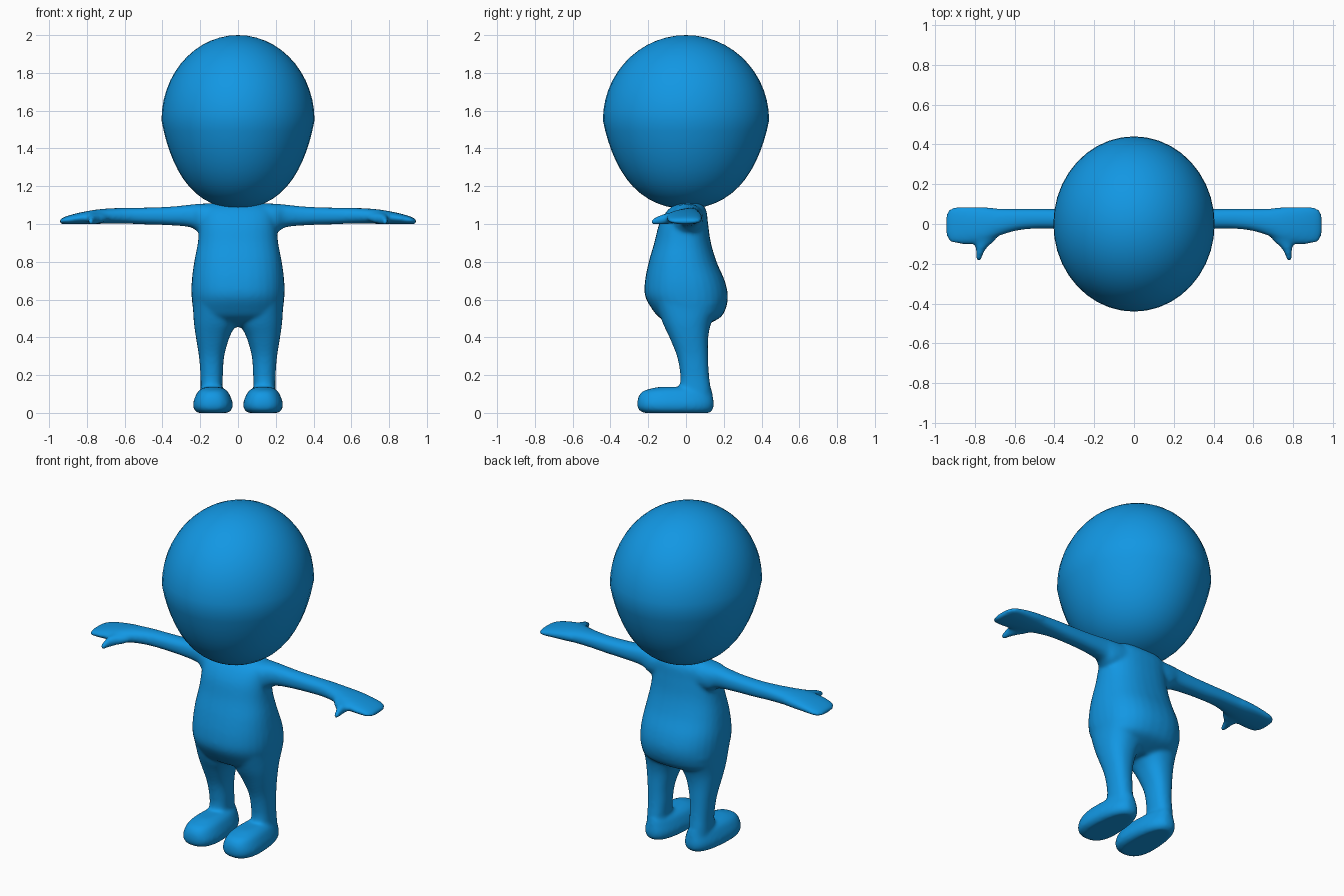
import bpy, bmesh, math

blue = bpy.data.materials.new("bright_blue")
blue.diffuse_color = (0.006, 0.31, 0.77, 1)

# How a station (t) and its section point (a, b) map onto x, y, z
AXES = {
    "x": lambda t, a, b: (t, a, b),
    "y": lambda t, a, b: (a, t, b),
    "z": lambda t, a, b: (a, b, t),
}


def spline(p0, p1, p2, p3, u):
    return 0.5 * (2 * p1 + (p2 - p0) * u + (2 * p0 - 5 * p1 + 4 * p2 - p3) * u * u
                  + (3 * p1 - p0 - 3 * p2 + p3) * u ** 3)


def loft(bm, axis, stations, side=1, power=2.3, taper=0.0, count=32, steps=5):
    """Skin rounded sections; a station is (t, a_min, a_max, b_min, b_max)."""
    pad = [stations[0]] + stations + [stations[-1]]
    rows = []
    for i in range(len(stations) - 1):
        for s in range(steps):
            rows.append([spline(*c, s / steps) for c in zip(*pad[i:i + 4])])
    rows.append(stations[-1])
    rings = []
    for t, a0, a1, b0, b1 in rows:
        ring = []
        for k in range(count):
            ang = 2 * math.pi * k / count
            c, s = math.cos(ang), math.sin(ang)
            u = math.copysign(abs(c) ** (2 / power), c)
            v = math.copysign(abs(s) ** (2 / power), s)
            u *= 1 - taper * v
            x, y, z = AXES[axis](t, (a0 + a1) / 2 + u * (a1 - a0) / 2,
                                 (b0 + b1) / 2 + v * (b1 - b0) / 2)
            ring.append(bm.verts.new((x * side, y, z)))
        rings.append(ring)
    for r, q in zip(rings, rings[1:]):
        for k in range(count):
            j = (k + 1) % count
            bm.faces.new((r[k], r[j], q[j], q[k]))
    bm.faces.new(rings[0])
    bm.faces.new(rings[-1])


def add_object(name, bm):
    bmesh.ops.recalc_face_normals(bm, faces=bm.faces)
    mesh = bpy.data.meshes.new(name)
    bm.to_mesh(mesh)
    bm.free()
    mesh.materials.append(blue)
    for p in mesh.polygons:
        p.use_smooth = True
    obj = bpy.data.objects.new(name, mesh)
    bpy.context.collection.objects.link(obj)
    return obj


# Section tables
torso = [(0.455, -0.13, 0.13, -0.04, 0.08), (0.50, -0.22, 0.22, -0.135, 0.175),
         (0.55, -0.238, 0.238, -0.18, 0.21), (0.62, -0.246, 0.246, -0.217, 0.222),
         (0.70, -0.245, 0.245, -0.217, 0.205), (0.80, -0.232, 0.232, -0.197, 0.162),
         (0.90, -0.213, 0.213, -0.168, 0.132), (1.00, -0.203, 0.203, -0.142, 0.117),
         (1.07, -0.195, 0.195, -0.10, 0.108), (1.11, -0.15, 0.15, -0.05, 0.085)]
leg = [(0.05, 0.085, 0.20, -0.03, 0.135), (0.14, 0.083, 0.198, -0.032, 0.13),
       (0.20, 0.080, 0.199, -0.03, 0.122), (0.30, 0.073, 0.207, -0.048, 0.117),
       (0.40, 0.045, 0.223, -0.088, 0.118), (0.48, 0.01, 0.234, -0.125, 0.135),
       (0.58, 0.01, 0.240, -0.16, 0.18)]
foot = [(0.0, 0.055, 0.211, -0.225, 0.125), (0.018, 0.035, 0.231, -0.252, 0.143),
        (0.05, 0.030, 0.236, -0.259, 0.148), (0.09, 0.043, 0.223, -0.25, 0.142),
        (0.118, 0.06, 0.206, -0.222, 0.138), (0.137, 0.09, 0.176, -0.15, 0.13)]
arm = [(0.05, -0.09, 0.10, 0.96, 1.11), (0.19, -0.07, 0.09, 0.95, 1.108),
       (0.25, -0.04, 0.08, 0.982, 1.103), (0.36, -0.026, 0.077, 0.993, 1.092),
       (0.50, -0.024, 0.077, 0.998, 1.087), (0.60, -0.036, 0.077, 1.002, 1.086),
       (0.69, -0.065, 0.079, 1.002, 1.082), (0.76, -0.096, 0.086, 1.0, 1.075),
       (0.84, -0.102, 0.088, 1.0, 1.06), (0.90, -0.098, 0.086, 0.999, 1.044),
       (0.93, -0.083, 0.072, 0.999, 1.032), (0.945, -0.05, 0.04, 1.003, 1.02)]
thumb = [(-0.02, 0.66, 0.81, 1.01, 1.06), (-0.08, 0.695, 0.808, 1.002, 1.06),
         (-0.115, 0.735, 0.797, 0.997, 1.054), (-0.15, 0.757, 0.793, 0.996, 1.043),
         (-0.178, 0.765, 0.793, 0.997, 1.027), (-0.187, 0.772, 0.787, 1.003, 1.018)]

# Body: torso and paired limbs melted into one smooth skin
bm = bmesh.new()
loft(bm, "z", torso, power=2.35)
for side in (1, -1):
    loft(bm, "z", leg, side)
    loft(bm, "z", foot, side, power=2.5, taper=0.14)
    loft(bm, "x", arm, side)
    loft(bm, "y", thumb, side, power=2)
body = add_object("body", bm)
remesh = body.modifiers.new("melt", "REMESH")
remesh.mode = "VOXEL"
remesh.voxel_size = 0.01
remesh.use_smooth_shade = True
smooth = body.modifiers.new("soften", "SMOOTH")
smooth.factor = 0.5
smooth.iterations = 10

# Head: large egg, slightly narrower towards the chin
bm = bmesh.new()
bmesh.ops.create_uvsphere(bm, u_segments=40, v_segments=26, radius=1)
for v in bm.verts:
    x, y, z = v.co
    narrow = 1 - 0.05 * max(0, -z) * (1 + z) * 4
    v.co = (x * 0.405 * narrow, y * 0.44 * narrow, 1.55 + z * (0.45 if z > 0 else 0.47))
add_object("head", bm)
